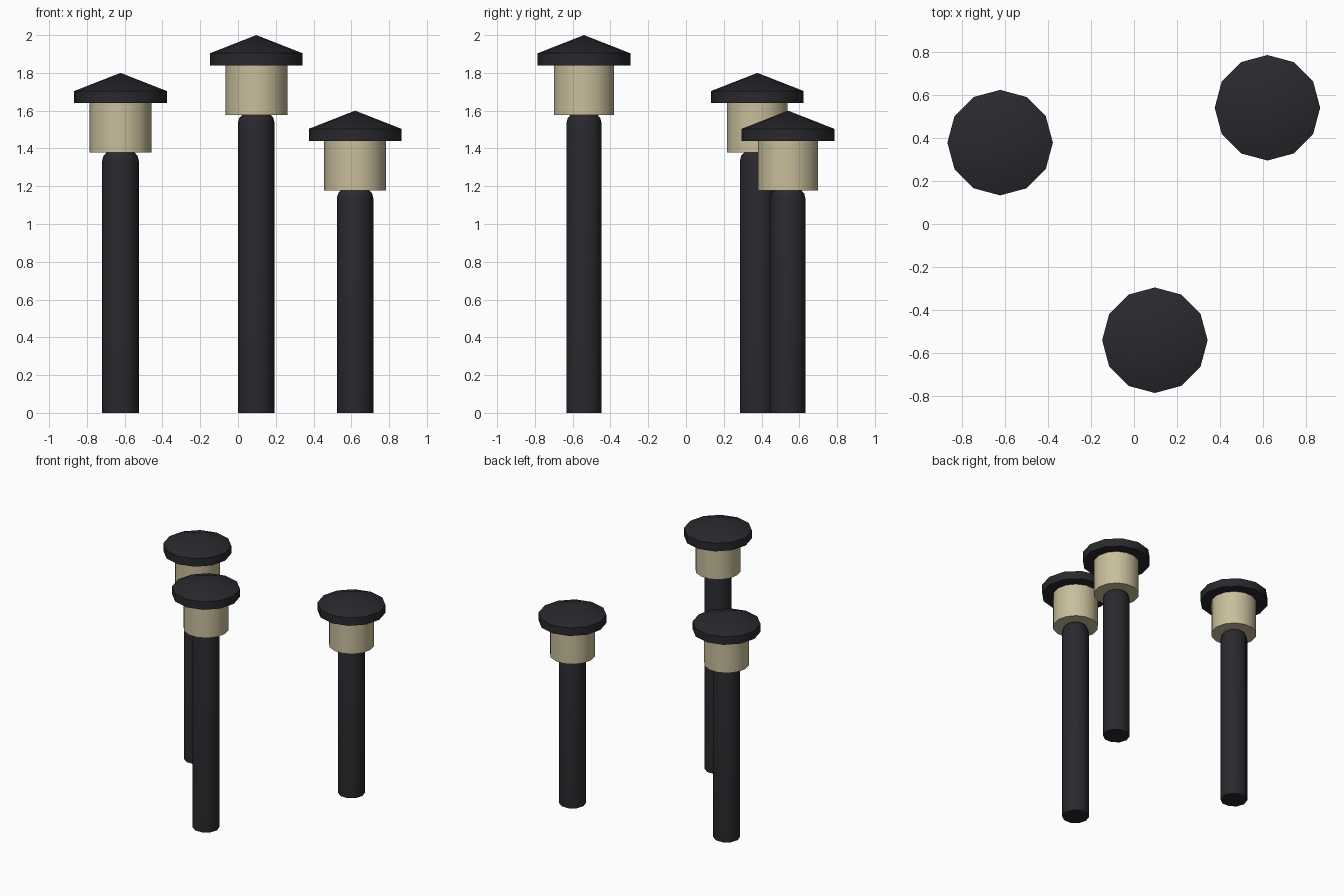
import bpy, bmesh, math

if "Cube" in bpy.data.objects:
    bpy.data.objects.remove(bpy.data.objects["Cube"])


def material(name, color):
    m = bpy.data.materials.new(name)
    m.diffuse_color = color
    m.use_nodes = True
    m.node_tree.nodes["Principled BSDF"].inputs["Base Color"].default_value = m.diffuse_color
    return m


DARK = material("dark_metal", (0.022, 0.022, 0.027, 1))
GLOW = material("warm_glass", (0.58, 0.51, 0.33, 1))


def lathe(name, profile, sides, location, mat, angle):
    """Closed solid of revolution from (radius, z) points; radius 0 is a tip."""
    bm = bmesh.new()
    rings = []
    for r, z in profile:
        n = sides if r > 0 else 1
        rings.append([bm.verts.new((r * math.cos(2 * math.pi * i / sides),
                                    r * math.sin(2 * math.pi * i / sides), z))
                      for i in range(n)])
    for a, b in zip(rings, rings[1:]):
        for i in range(sides):
            j = (i + 1) % sides
            if len(b) == 1:
                bm.faces.new((a[i], a[j], b[0]))
            else:
                bm.faces.new((a[i], a[j], b[j], b[i]))
    for ring in (rings[0], rings[-1]):
        if len(ring) > 1:
            bm.faces.new(ring)
    bmesh.ops.recalc_face_normals(bm, faces=bm.faces[:])
    mesh = bpy.data.meshes.new(name)
    bm.to_mesh(mesh)
    bm.free()
    mesh.materials.append(mat)
    obj = bpy.data.objects.new(name, mesh)
    obj.location = location
    bpy.context.collection.objects.link(obj)
    bpy.ops.object.select_all(action='DESELECT')
    obj.select_set(True)
    bpy.context.view_layer.objects.active = obj
    bpy.ops.object.shade_smooth_by_angle(angle=math.radians(angle))


# Three bollard lights of stepped height: x, y, post height
for label, x, y, h in (("left", -0.622, 0.378, 1.38),
                       ("front", 0.097, -0.54, 1.58),
                       ("right", 0.62, 0.54, 1.18)):
    # Post with a rounded top edge
    lathe(f"{label}_post", [(0.097, 0), (0.097, h - 0.045), (0.09, h - 0.018),
                            (0.073, h)], 10, (x, y, 0), DARK, 40)
    # Lamp drum
    lathe(f"{label}_lamp", [(0.164, 0), (0.164, 0.265)], 14,
          (x, y, h - 0.002), GLOW, 35)
    # Conical cap with a straight brim
    lathe(f"{label}_cap", [(0.245, 0), (0.245, 0.064), (0, 0.16)], 12,
          (x, y, h + 0.26), DARK, 35)
